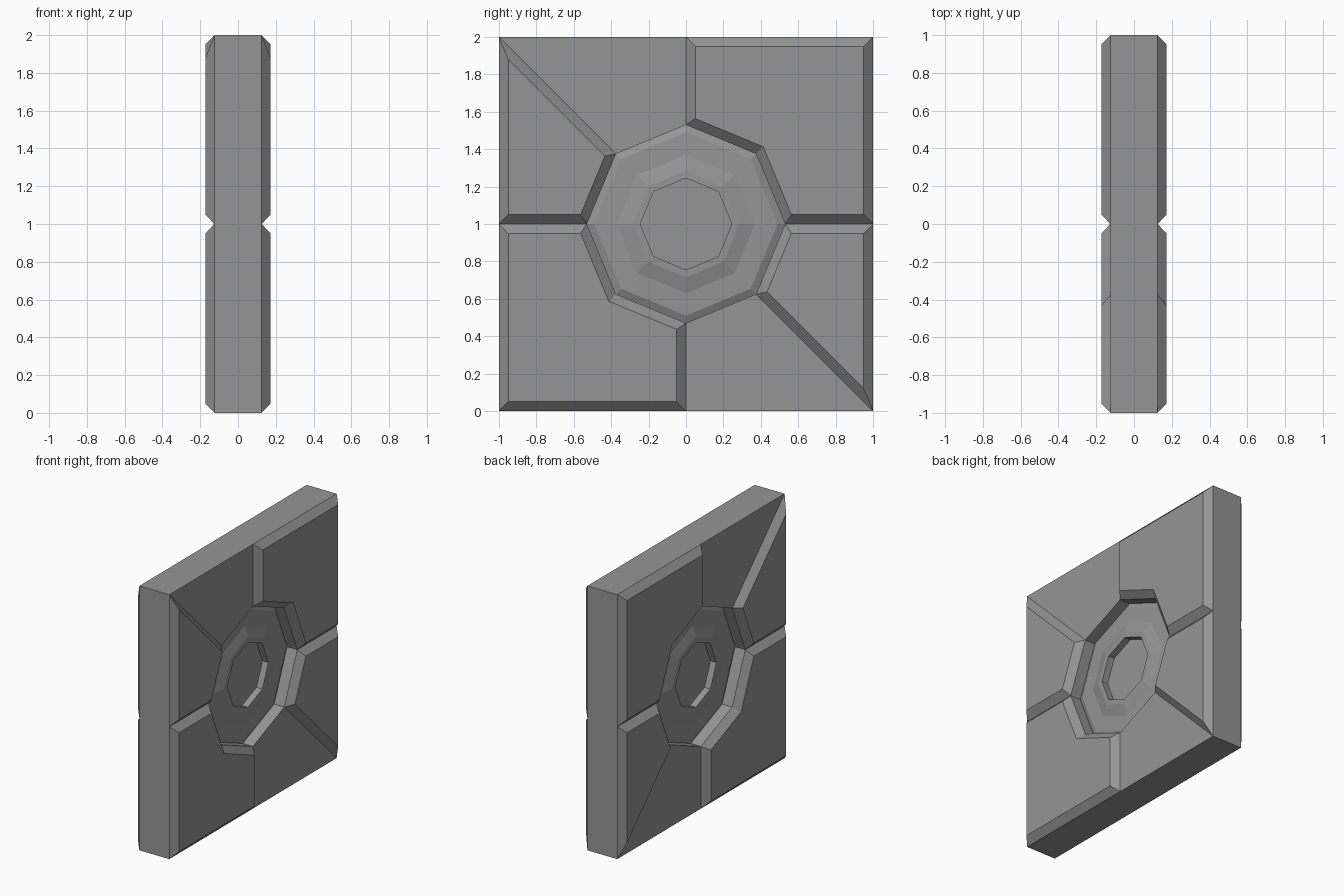
import bpy
import bmesh
from math import cos, sin, pi
from mathutils import Vector
from mathutils.geometry import intersect_line_line_2d

cube = bpy.data.objects.get("Cube")
if cube:
    bpy.data.objects.remove(cube, do_unlink=True)

CENTRE_Z = 1.0
CORE = 0.125      # half thickness of the slab at its edge
FACE = 0.173      # half thickness at the raised panels
BEVEL = 0.05
HOLE = 0.53       # radius of the eight-sided opening

grey = bpy.data.materials.new("stone_grey")
grey.use_nodes = True
colour = (0.3, 0.3, 0.3, 1)
grey.diffuse_color = colour
grey.node_tree.nodes["Principled BSDF"].inputs["Base Color"].default_value = colour


def octagon(radius):
    return [Vector((cos(k * pi / 4), sin(k * pi / 4))) * radius for k in range(8)]


def square():
    return [p / max(abs(p.x), abs(p.y)) for p in octagon(1)]


def inset(points, distance):
    """Move every edge of a counter-clockwise outline inwards, with mitred corners."""
    edges = []
    for a, b in zip(points, points[1:] + points[:1]):
        d = (b - a).normalized()
        n = Vector((-d.y, d.x)) * distance
        edges.append((a + n - d * 5, b + n + d * 5))
    result = []
    for i in range(len(points)):
        hit = intersect_line_line_2d(*edges[i - 1], *edges[i])
        result.append(Vector(hit))
    return result


def loop(bm, points, x):
    return [bm.verts.new((x, p.x, CENTRE_Z + p.y)) for p in points]


def bridge(bm, a, b):
    for i in range(len(a)):
        j = (i + 1) % len(a)
        bm.faces.new((a[i], a[j], b[j], b[i]))


def finish(bm, name):
    bmesh.ops.remove_doubles(bm, verts=bm.verts, dist=0.0005)
    bmesh.ops.recalc_face_normals(bm, faces=bm.faces)
    mesh = bpy.data.meshes.new(name)
    bm.to_mesh(mesh)
    bm.free()
    mesh.materials.append(grey)
    obj = bpy.data.objects.new(name, mesh)
    bpy.context.collection.objects.link(obj)


# Slab: square rim, opening, raised bevelled panels and two recessed fields
rim, opening = square(), octagon(HOLE)
bm = bmesh.new()
for outline in (rim, opening):
    bridge(bm, loop(bm, outline, -CORE), loop(bm, outline, CORE))

# first corner, number of eighths covered, raised or not
sectors = [(0, 2, True), (2, 1, False), (3, 1, True),
           (4, 2, True), (6, 1, False), (7, 1, True)]
for side in (-1, 1):
    for first, count, raised in sectors:
        ids = [(first + k) % 8 for k in range(count + 1)]
        outline = [rim[i] for i in ids] + [opening[i] for i in reversed(ids)]
        base = loop(bm, outline, side * CORE)
        if raised:
            top = loop(bm, inset(outline, BEVEL), side * FACE)
            bridge(bm, base, top)
            bm.faces.new(top)
        else:
            bm.faces.new(base)
finish(bm, "panelled_slab")

# Hub: stepped eight-sided dish with a sunken centre, on both sides
profile = [(HOLE, 0.04), (0.49, 0.058), (0.37, 0.06), (0.285, 0.082),
           (0.245, 0.083), (0.245, 0.033)]
bm = bmesh.new()
bridge(bm, loop(bm, opening, -0.04), loop(bm, opening, 0.04))
for side in (-1, 1):
    rings = [loop(bm, octagon(r), side * x) for r, x in profile]
    for a, b in zip(rings, rings[1:]):
        bridge(bm, a, b)
    bm.faces.new(rings[-1])
finish(bm, "centre_hub")
